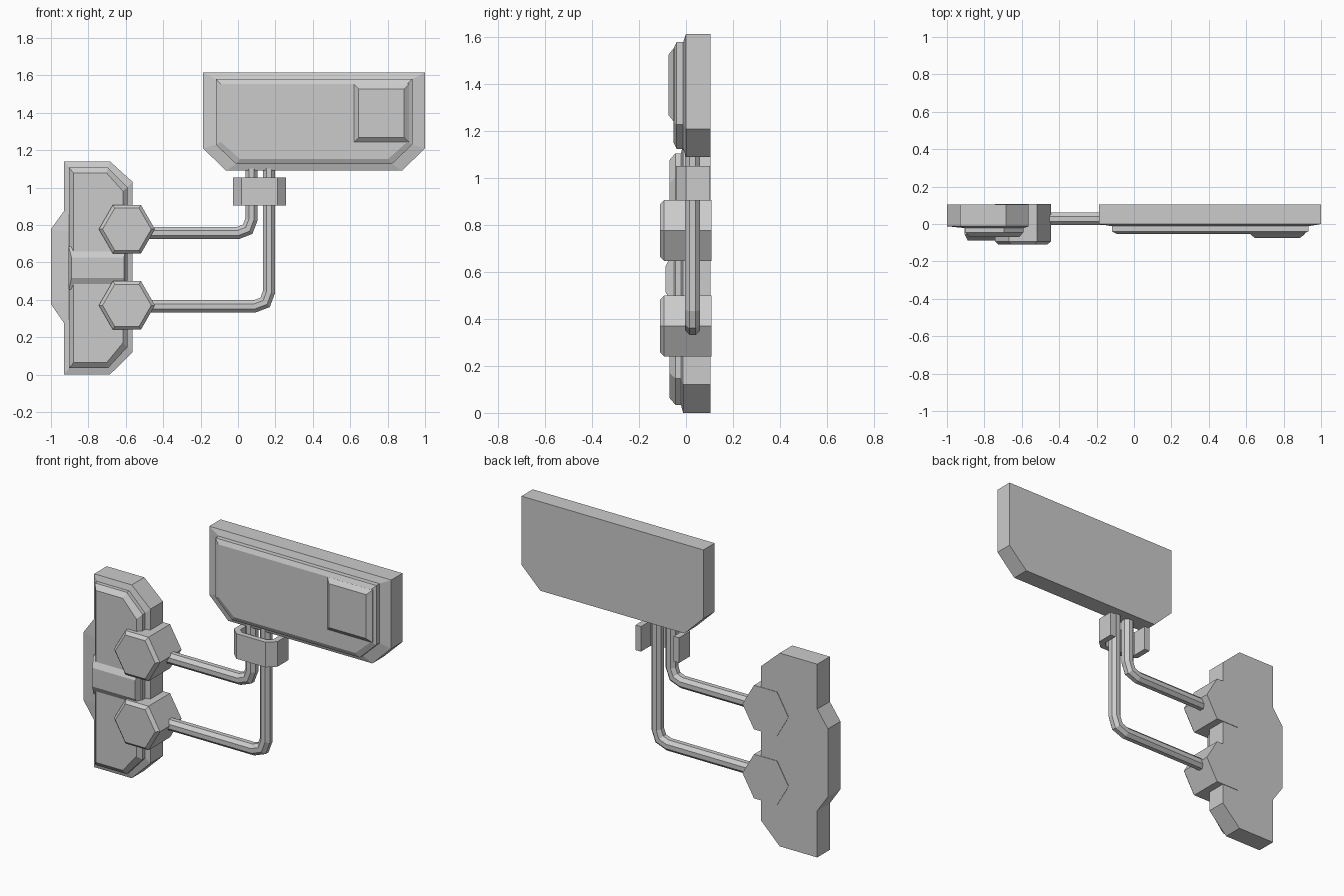
import bpy, math
from mathutils import Vector

if "Cube" in bpy.data.objects:
    bpy.data.objects.remove(bpy.data.objects["Cube"])


def loft(name, rings):
    """Skin a list of equal-length 3D rings and cap both ends."""
    n = len(rings[0])
    verts = [p for r in rings for p in r]
    faces = [tuple(range(n)), tuple(range(len(verts) - n, len(verts)))]
    for k in range(len(rings) - 1):
        for i in range(n):
            j = (i + 1) % n
            faces.append((k * n + i, k * n + j, (k + 1) * n + j, (k + 1) * n + i))
    me = bpy.data.meshes.new(name)
    me.from_pydata(verts, [], faces)
    import bmesh
    bm = bmesh.new()
    bm.from_mesh(me)
    bmesh.ops.recalc_face_normals(bm, faces=bm.faces)
    bm.to_mesh(me)
    bm.free()
    ob = bpy.data.objects.new(name, me)
    bpy.context.collection.objects.link(ob)
    return ob


def at_y(outline, y):
    return [(x, y, z) for x, z in outline]


def scaled(outline, c, sx, sz):
    return [(c[0] + (x - c[0]) * sx, c[1] + (z - c[1]) * sz) for x, z in outline]


def rect(x0, x1, z0, z1):
    return [(x0, z0), (x1, z0), (x1, z1), (x0, z1)]


def pipe(name, path, r=0.035, y=0.028, sides=8):
    """Octagonal tube along an xz path with mitred bends."""
    pts = [Vector(p) for p in path]
    rings = []
    for i, p in enumerate(pts):
        a = (p - pts[i - 1]).normalized() if i else None
        b = (pts[i + 1] - p).normalized() if i < len(pts) - 1 else None
        a, b = a or b, b or a
        t = (a + b).normalized()
        nrm = Vector((-t.y, t.x)) / max(t.dot(a), 0.3)
        ring = []
        for k in range(sides):
            ang = math.tau * (k + 0.5) / sides
            q = p + nrm * r * math.cos(ang)
            ring.append((q.x, y + r * math.sin(ang), q.y))
        rings.append(ring)
    return loft(name, rings)


# Upper sign board: thick body, raised bevelled front
board = [(-.187, 1.615), (-.187, 1.21), (-.064, 1.09), (.877, 1.09), (1, 1.21), (1, 1.615)]
c = (.406, 1.353)
mid = scaled(board, c, .885, .865)
front = scaled(board, c, .84, .765)
loft("upper_board", [at_y(board, .105), at_y(board, 0), at_y(mid, -.012),
                     at_y(mid, -.04), at_y(front, -.053)])

# Small square pad on the board
loft("board_pad", [at_y(rect(.62, .915, 1.243, 1.553), -.04),
                   at_y(rect(.62, .915, 1.243, 1.553), -.053),
                   at_y(rect(.645, .888, 1.268, 1.527), -.074)])

# Left mounting plate with a side bulge
plate = [(-.93, 0), (-.685, 0), (-.563, .12), (-.563, 1.03), (-.685, 1.14),
         (-.93, 1.14), (-.93, .875), (-1, .777), (-1, .377), (-.93, .275)]
flat = [(max(x, -.93), z) for x, z in plate]
c = (-.748, .576)
mid = scaled(flat, c, .85, .94)
front = scaled(flat, c, .72, .89)
loft("wall_plate", [at_y(plate, .105), at_y(plate, -.012), at_y(mid, -.022),
                    at_y(mid, -.045), at_y(front, -.07)])

# Raised ridge across the plate
loft("plate_ridge", [at_y(rect(-.905, -.597, .455, .685), -.02),
                     at_y(rect(-.905, -.597, .455, .685), -.055),
                     at_y(rect(-.89, -.61, .515, .625), -.087)])

# Hexagonal bosses and the pipes leaving them
for name, z in (("upper", .777), ("lower", .37)):
    def hexa(r):
        return [(-.594 + r * math.cos(math.tau * k / 6), z + r * math.sin(math.tau * k / 6))
                for k in range(6)]
    loft(name + "_hex_boss", [at_y(hexa(.15), .108), at_y(hexa(.15), -.093),
                              at_y(hexa(.13), -.11)])

pipe("upper_pipe", [(-.55, .757), (0, .757), (.052, .777), (.072, .83), (.072, 1.15)])
pipe("lower_pipe", [(-.55, .365), (.09, .365), (.145, .386), (.165, .44), (.165, 1.15)])

# U-shaped clamp around both pipes, open at the back
half = [(.142, .103), (.142, 0), (.095, -.043)]
inner = [(.08, -.012), (.107, .012), (.107, .103)]
cx = .115
right = half + inner
profile = ([(cx + x, y) for x, y in half] + [(cx - x, y) for x, y in reversed(half)]
           + [(cx - x, y) for x, y in reversed(inner)] + [(cx + x, y) for x, y in inner])
# order: outer right to left, then inner left (back to front) to right
loft("pipe_clamp", [[(x, y, z) for x, y in profile] for z in (.905, 1.053)])
